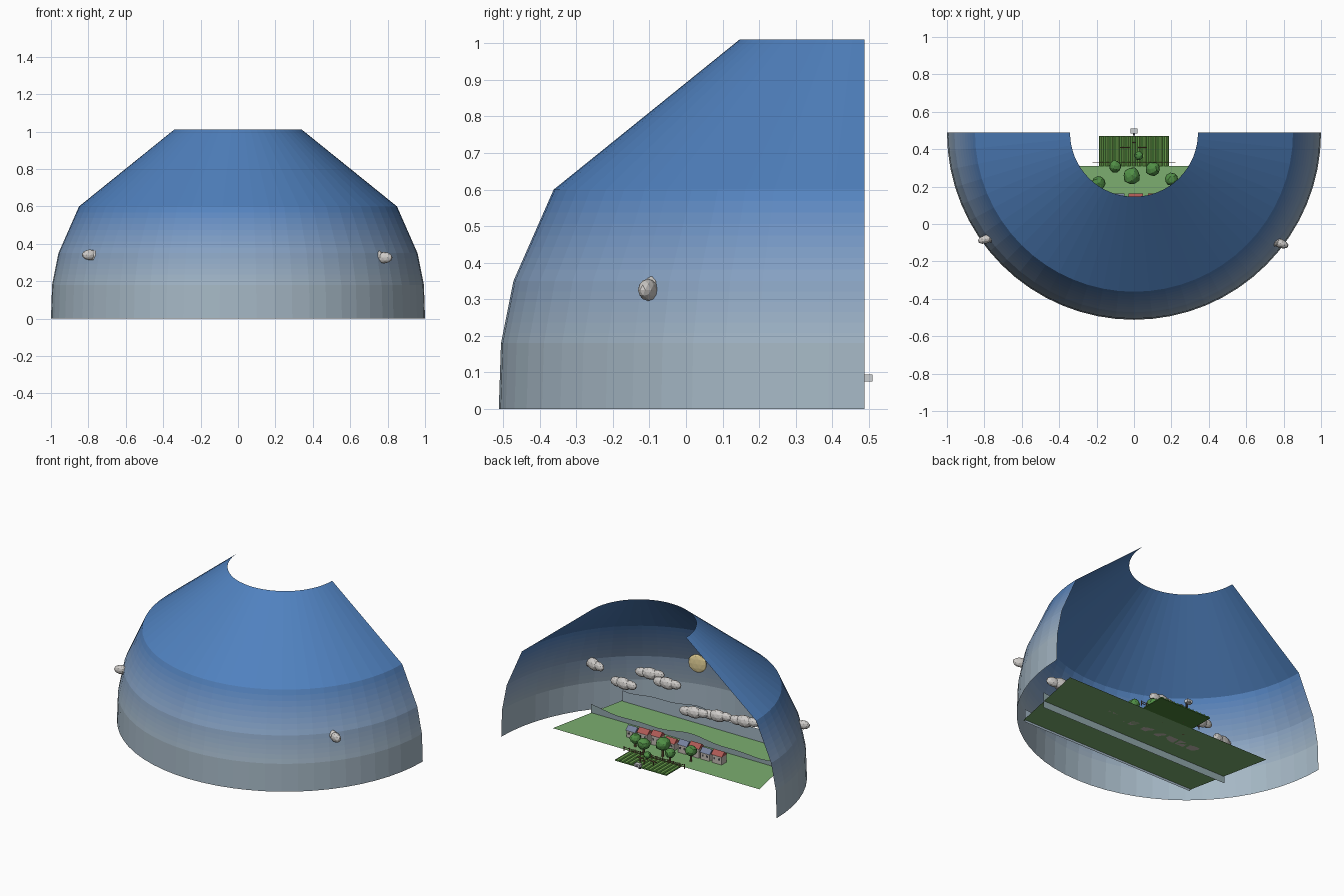
import bpy, bmesh, math, random
from mathutils import Matrix, Vector

if "Cube" in bpy.data.objects:
    bpy.data.objects.remove(bpy.data.objects["Cube"])

random.seed(4)
CY = 0.488          # dome axis y
GZ = 0.055          # ground height


def mat(name, rgb):
    m = bpy.data.materials.get(name) or bpy.data.materials.new(name)
    m.diffuse_color = (*rgb, 1)
    m.use_nodes = True
    m.node_tree.nodes["Principled BSDF"].inputs["Base Color"].default_value = m.diffuse_color
    return m


GRASS = mat("grass", (0.20, 0.42, 0.16))
LEAF = mat("leaf", (0.08, 0.27, 0.06))
BARK = mat("bark", (0.20, 0.12, 0.06))
SOIL = mat("crop_dark", (0.07, 0.22, 0.04))
CROP = mat("crop_light", (0.16, 0.38, 0.08))
RED = mat("red_roof", (0.42, 0.10, 0.09))
SLATE = mat("slate_roof", (0.18, 0.22, 0.34))
WALL = mat("house_wall", (0.55, 0.50, 0.45))
CLOUD = mat("cloud", (0.62, 0.60, 0.58))
SUN = mat("sun", (0.75, 0.62, 0.30))
HILL1 = mat("far_hill", (0.36, 0.46, 0.54))
HILL2 = mat("near_hill", (0.28, 0.38, 0.40))
METAL = mat("metal", (0.60, 0.62, 0.64))
DARK = mat("dark", (0.06, 0.06, 0.07))


def make(name, verts, faces, *mats):
    me = bpy.data.meshes.new(name)
    me.from_pydata(verts, [], faces)
    ob = bpy.data.objects.new(name, me)
    bpy.context.collection.objects.link(ob)
    for m in mats:
        me.materials.append(m)
    return ob


def from_bm(name, bm, m):
    ob = make(name, [], [], m)
    bm.to_mesh(ob.data)
    bm.free()
    return ob


def box(name, c, size, m):
    bm = bmesh.new()
    bmesh.ops.create_cube(bm, size=1, matrix=Matrix.Translation(c) @ Matrix.Diagonal((*size, 1)))
    return from_bm(name, bm, m)


def blob(bm, c, scale, yaw=0.0, sub=2):
    bmesh.ops.create_icosphere(bm, subdivisions=sub, radius=1,
                               matrix=Matrix.Translation(c) @ Matrix.Rotation(yaw, 4, 'Z')
                               @ Matrix.Diagonal((*scale, 1)))


# Sky dome: half revolve, split into colour bands
profile = [(1.0, 0), (0.994, 0.18), (0.96, 0.35), (0.85, 0.60), (0.342, 1.01)]
steps = [1, 6, 8, 2]
rings = []
for (r0, z0), (r1, z1), n in zip(profile, profile[1:], steps):
    rings += [(r0 + (r1 - r0) * i / n, z0 + (z1 - z0) * i / n) for i in range(n)]
rings.append(profile[-1])
SEG = 32
verts = [(r * math.cos(math.pi * (1 + i / SEG)), CY + r * math.sin(math.pi * (1 + i / SEG)), z)
         for r, z in rings for i in range(SEG + 1)]
faces, band = [], []
for j in range(len(rings) - 1):
    for i in range(SEG):
        a = j * (SEG + 1) + i
        faces.append((a, a + 1, a + SEG + 2, a + SEG + 1))
        band.append(j)
sky_mats = []
low, high = Vector((0.38, 0.48, 0.56)), Vector((0.08, 0.22, 0.52))
for j in range(len(rings) - 1):
    zm = (rings[j][1] + rings[j + 1][1]) / 2
    t = min(1, max(0, (zm - 0.15) / 0.45))
    sky_mats.append(mat(f"sky_{j}", low.lerp(high, t)))
dome = make("sky_dome", verts, faces, *sky_mats)
for p, j in zip(dome.data.polygons, band):
    p.material_index = j

# Ground sheet
make("ground", [(-0.75, 0.31, GZ), (-0.635, -0.25, GZ), (0.635, -0.25, GZ), (0.75, 0.31, GZ)],
     [(0, 1, 2, 3)], GRASS)


# Hill backdrops: flat wavy cut-outs
def hills(name, half, y, base, top, amp, phase, m):
    n = 28
    v = []
    for i in range(n + 1):
        x = -half + 2 * half * i / n
        z = top + amp * math.sin(8 * x + phase) + amp * 0.5 * math.sin(17 * x + phase)
        v += [(x, y, base), (x, y, z)]
    make(name, v, [(2 * i, 2 * i + 2, 2 * i + 3, 2 * i + 1) for i in range(n)], m)


hills("far_hills", 0.63, -0.24, 0.04, 0.145, 0.018, 0.6, HILL1)
hills("near_hills", 0.69, 0.0, 0.01, 0.095, 0.012, 2.0, HILL2)

# Crop field with raised rows
box("field", (0, 0.389, GZ + 0.002), (0.374, 0.162, 0.006), SOIL)
ROWS = 13
for i in range(ROWS):
    x = -0.187 + 0.374 * (i + 0.5) / ROWS
    make(f"crop_row_{i}", [(x + dx, y, GZ + dz) for y in (0.309, 0.469)
                           for dx, dz in ((-0.009, 0.005), (0, 0.012), (0.009, 0.005))],
         [(0, 1, 4, 3), (1, 2, 5, 4), (0, 2, 1), (3, 4, 5)], CROP)

# Fence
for z in (0.068, 0.08):
    box("fence_rail", (0, 0.33, z), (0.44, 0.003, 0.003), BARK)
for i in range(12):
    box("fence_post", (-0.22 + 0.04 * i, 0.33, 0.07), (0.004, 0.004, 0.032), BARK)

# Crossed stakes in the field
for x, y in ((-0.05, 0.41), (0.045, 0.41), (0.0, 0.435)):
    w = 0.05 if x else 0.02
    box("stake", (x, y, 0.075), (0.005, 0.005, 0.04), BARK)
    box("stake_arm", (x, y, 0.088), (w, 0.006, 0.006), BARK)

# Small machine at the field edge
box("machine_body", (0, 0.497, 0.085), (0.038, 0.026, 0.02), METAL)
box("machine_lens", (0, 0.507, 0.083), (0.016, 0.006, 0.01), DARK)
box("machine_stem", (0, 0.48, 0.07), (0.012, 0.012, 0.03), DARK)

# Trees
for i, (x, y, z, r) in enumerate(((-0.19, 0.22, 0.125, 0.037), (-0.1, 0.308, 0.118, 0.033),
                                  (-0.012, 0.258, 0.135, 0.046), (0.1, 0.295, 0.12, 0.039),
                                  (0.2, 0.24, 0.108, 0.035), (0.025, 0.365, 0.095, 0.024))):
    bm = bmesh.new()
    blob(bm, (x, y, z), (r, r, r * 0.9), random.random() * 3)
    for v in bm.verts:
        v.co += Vector([random.uniform(-0.07, 0.07) * r for _ in range(3)])
    from_bm(f"tree_crown_{i}", bm, LEAF)
    bm = bmesh.new()
    h = z - GZ
    bmesh.ops.create_cone(bm, cap_ends=True, segments=7, radius1=r * 0.2, radius2=r * 0.13, depth=h,
                          matrix=Matrix.Translation((x, y, GZ + h / 2)))
    from_bm(f"tree_trunk_{i}", bm, BARK)


# Row of gabled houses
def house(i, x, y, w, h, roof):
    d = 0.05
    box(f"house_{i}", (x, y, GZ + h / 2), (w, d, h), WALL)
    z, a, b = GZ + h, w / 2 + 0.004, d / 2 + 0.004
    make(f"roof_{i}", [(x - a, y - b, z), (x + a, y - b, z), (x + a, y + b, z), (x - a, y + b, z),
                       (x - a, y, z + 0.026), (x + a, y, z + 0.026)],
         [(0, 1, 5, 4), (2, 3, 4, 5), (0, 4, 3), (1, 2, 5), (3, 2, 1, 0)], roof)
    for s in (-1, 1):
        box(f"window_{i}", (x + s * w * 0.25, y + d / 2, GZ + h * 0.6), (0.012, 0.003, 0.013), DARK)


for i, x in enumerate((0.29, 0.205, 0.11, 0.01, -0.085, -0.17, -0.25, -0.335)):
    house(i, x, 0.135, 0.062 + 0.008 * (i % 2), 0.045 + 0.008 * (i % 3),
          SLATE if i in (0, 4, 6) else RED)

# Sun disc facing the stage
bm = bmesh.new()
blob(bm, (0.21, -0.42, 0.345), (0.06, 0.012, 0.06), 0.22)
from_bm("sun", bm, SUN)

# Clouds: strings of flattened lobes
for i, (x, y, z, yaw) in enumerate(((0.73, -0.085, 0.33, -0.35), (0.5, -0.07, 0.27, -0.1),
                                    (0.38, -0.17, 0.33, 0.1), (0.24, -0.15, 0.31, 0.0),
                                    (-0.13, 0.10, 0.315, 0.1), (-0.28, 0.07, 0.32, 0.1),
                                    (-0.46, 0.05, 0.325, 0.1), (-0.74, -0.065, 0.335, 0.3))):
    bm = bmesh.new()
    for k, (dx, dz, s) in enumerate(((-0.055, 0.006, 0.75), (0, 0, 1), (0.055, -0.004, 0.8))):
        blob(bm, (x + dx * math.cos(yaw), y + dx * math.sin(yaw), z + dz),
             (0.058 * s, 0.03 * s, 0.038 * s), yaw)
    from_bm(f"cloud_{i}", bm, CLOUD)
